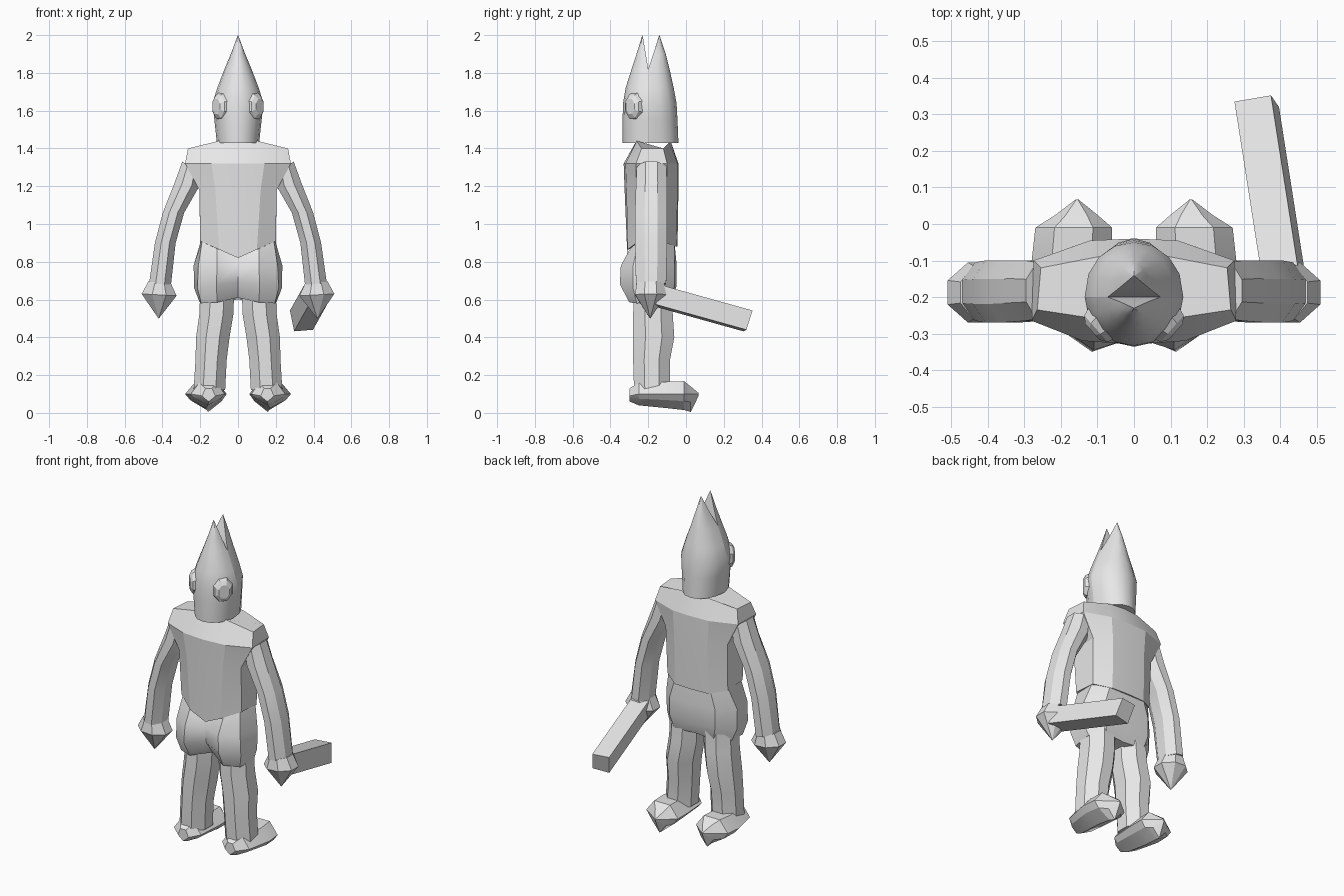
import bpy, bmesh, math
from mathutils import Vector

if "Cube" in bpy.data.objects:
    bpy.data.objects.remove(bpy.data.objects["Cube"])

grey = bpy.data.materials.new("plain_grey")
grey.diffuse_color = (0.8, 0.8, 0.8, 1)
grey.use_nodes = True
grey.node_tree.nodes["Principled BSDF"].inputs["Base Color"].default_value = grey.diffuse_color


def finish(name, bm, angle):
    bmesh.ops.remove_doubles(bm, verts=bm.verts, dist=0.0005)
    bmesh.ops.recalc_face_normals(bm, faces=bm.faces)
    mesh = bpy.data.meshes.new(name)
    bm.to_mesh(mesh)
    bm.free()
    mesh.materials.append(grey)
    ob = bpy.data.objects.new(name, mesh)
    bpy.context.collection.objects.link(ob)
    bpy.ops.object.select_all(action='DESELECT')
    ob.select_set(True)
    bpy.context.view_layer.objects.active = ob
    bpy.ops.object.shade_smooth_by_angle(angle=math.radians(angle))
    return ob


def loft(name, rings, sx=1, angle=32):
    """Skin equal-length rings of points, capped at both ends."""
    bm = bmesh.new()
    vs = [[bm.verts.new((sx * x, y, z)) for x, y, z in r] for r in rings]
    n = len(rings[0])
    for a, b in zip(vs, vs[1:]):
        for i in range(n):
            j = (i + 1) % n
            bm.faces.new((a[i], a[j], b[j], b[i]))
    bm.faces.new(vs[0])
    bm.faces.new(vs[-1])
    return finish(name, bm, angle)


def both(half):
    """Close a half outline that starts and ends on x = 0."""
    return half + [(-x, y, z) for x, y, z in half[-2:0:-1]]


def octagon(x0, x1, y0, y1, z0, z1=None, c=0.3):
    """Chamfered rectangle, tilted from z0 at x0 to z1 at x1."""
    z1 = z0 if z1 is None else z1
    uv = [(c, 0), (1 - c, 0), (1, c), (1, 1 - c), (1 - c, 1), (c, 1), (0, 1 - c), (0, c)]
    return [(x0 + u * (x1 - x0), y0 + v * (y1 - y0), z0 + u * (z1 - z0)) for u, v in uv]


# Torso with squared shoulders and a V-shaped lower hem
loft("torso", [both(r) for r in (
    [(0, -.31, .82), (.1, -.31, .865), (.2, -.25, .91),
     (.2, -.11, .9), (.11, -.05, .88), (0, -.045, .88)],
    [(0, -.325, 1.18), (.12, -.315, 1.18), (.205, -.265, 1.18),
     (.205, -.1, 1.18), (.11, -.045, 1.18), (0, -.04, 1.18)],
    [(0, -.33, 1.32), (.14, -.32, 1.32), (.28, -.265, 1.32),
     (.275, -.1, 1.32), (.12, -.045, 1.32), (0, -.04, 1.32)],
    [(0, -.26, 1.445), (.1, -.26, 1.44), (.265, -.235, 1.4),
     (.255, -.12, 1.4), (.1, -.09, 1.43), (0, -.08, 1.435)])], angle=20)

# Hips with two rounded lobes
loft("hips", [both(r) for r in (
    [(0, -.24, .61), (.11, -.3, .585), (.195, -.26, .58),
     (.205, -.14, .59), (.13, -.075, .6), (0, -.09, .6)],
    [(0, -.3, .69), (.115, -.35, .68), (.215, -.28, .66),
     (.232, -.15, .66), (.15, -.06, .68), (0, -.05, .67)],
    [(0, -.31, .79), (.11, -.345, .78), (.21, -.28, .78),
     (.235, -.15, .78), (.15, -.06, .79), (0, -.05, .79)],
    [(0, -.28, .86), (.11, -.29, .88), (.19, -.25, .91),
     (.2, -.12, .9), (.12, -.06, .89), (0, -.06, .89)])])


# Head: two pointed half shells with a cleft between the peaks
def shell(name, rows, power):
    rings = []
    for z, w, inner, outer in rows:
        ring = []
        for i in range(9):
            a = math.pi * i / 8
            ring.append((w * math.cos(a), inner + (outer - inner) * math.sin(a) ** power, z))
        rings.append(ring)
    loft(name, rings, angle=35)


shell("head_front", [(1.43, .112, -.2, -.335), (1.55, .125, -.2, -.336), (1.64, .135, -.2, -.333),
                     (1.72, .11, -.2, -.32), (1.82, .072, -.2, -.288),
                     (1.9, .038, -.213, -.262), (2, .001, -.23, -.231)], 1.0)
shell("head_back", [(1.43, .112, -.2, -.04), (1.55, .125, -.2, -.045), (1.64, .135, -.2, -.05),
                    (1.72, .11, -.2, -.065), (1.82, .072, -.2, -.087),
                    (1.9, .038, -.173, -.107), (2, .001, -.142, -.141)], 0.9)

for side, sx in (("right", 1), ("left", -1)):
    # Bevelled eyes facing diagonally outward
    n = Vector((.75, -.66, 0))
    t = Vector((.66, .75, 0))
    c = Vector((.088, -.272, 1.622))
    rings = []
    for depth, w, h in ((-.03, .048, .065), (0, .06, .078), (.022, .052, .065), (.035, .032, .042)):
        ring = []
        for i in range(8):
            a = math.pi * (i + .5) / 4
            ring.append(tuple(c + n * depth + t * w * math.cos(a)
                              + Vector((0, 0, h * math.sin(a)))))
        rings.append(ring)
    loft(side + "_eye", rings, sx, 20)

    # Arm
    loft(side + "_arm", [
        octagon(.355, .47, -.265, -.105, .675, .69),
        octagon(.33, .44, -.27, -.1, .9),
        octagon(.285, .398, -.27, -.1, 1.06),
        octagon(.205, .335, -.265, -.1, 1.2, 1.22),
        octagon(.2, .295, -.26, -.105, 1.27, 1.33)], sx)

    # Fist tapering to a point
    loft(side + "_hand", [
        octagon(.419, .421, -.191, -.189, .5),
        octagon(.325, .51, -.27, -.105, .62, .63),
        octagon(.355, .475, -.26, -.115, .685, .695)], sx, 15)

    # Leg
    loft(side + "_leg", [
        octagon(.068, .235, -.275, -.085, .12),
        octagon(.06, .225, -.28, -.085, .28),
        octagon(.045, .222, -.28, -.062, .4),
        octagon(.025, .205, -.28, -.07, .52),
        octagon(.02, .2, -.275, -.075, .64)], sx)

    # Foot with keeled sole, built heel to toe
    def section(y, x0, x1, low, mid, top, dy=0):
        m = (x0 + x1) / 2
        q = (x1 - x0) / 4
        return [(m, y - dy, low), (x1 - q / 2, y, (low + mid) / 2 + .005), (x1, y, mid),
                (m + q, y, top), (m - q, y, top), (x0, y, mid), (x0 + q / 2, y, (low + mid) / 2 + .005)]
    loft(side + "_foot", [
        section(-.298, .12, .19, .06, .09, .13),
        section(-.25, .07, .25, .04, .1, .16),
        section(-.1, .06, .28, .025, .1, .165),
        section(-.01, .06, .27, .015, .1, .168),
        section(.025, .1, .215, .005, .1, .14),
        section(.067, .152, .16, .09, .1, .105)], sx, 20)

# Rectangular club held in one hand
end = [(.275, .335, .542), (.375, .352, .542), (.397, .32, .44), (.297, .303, .432)]
step = Vector((.075, -.48, .134))
loft("club", [end, [tuple(Vector(p) + step) for p in end]], angle=10)
